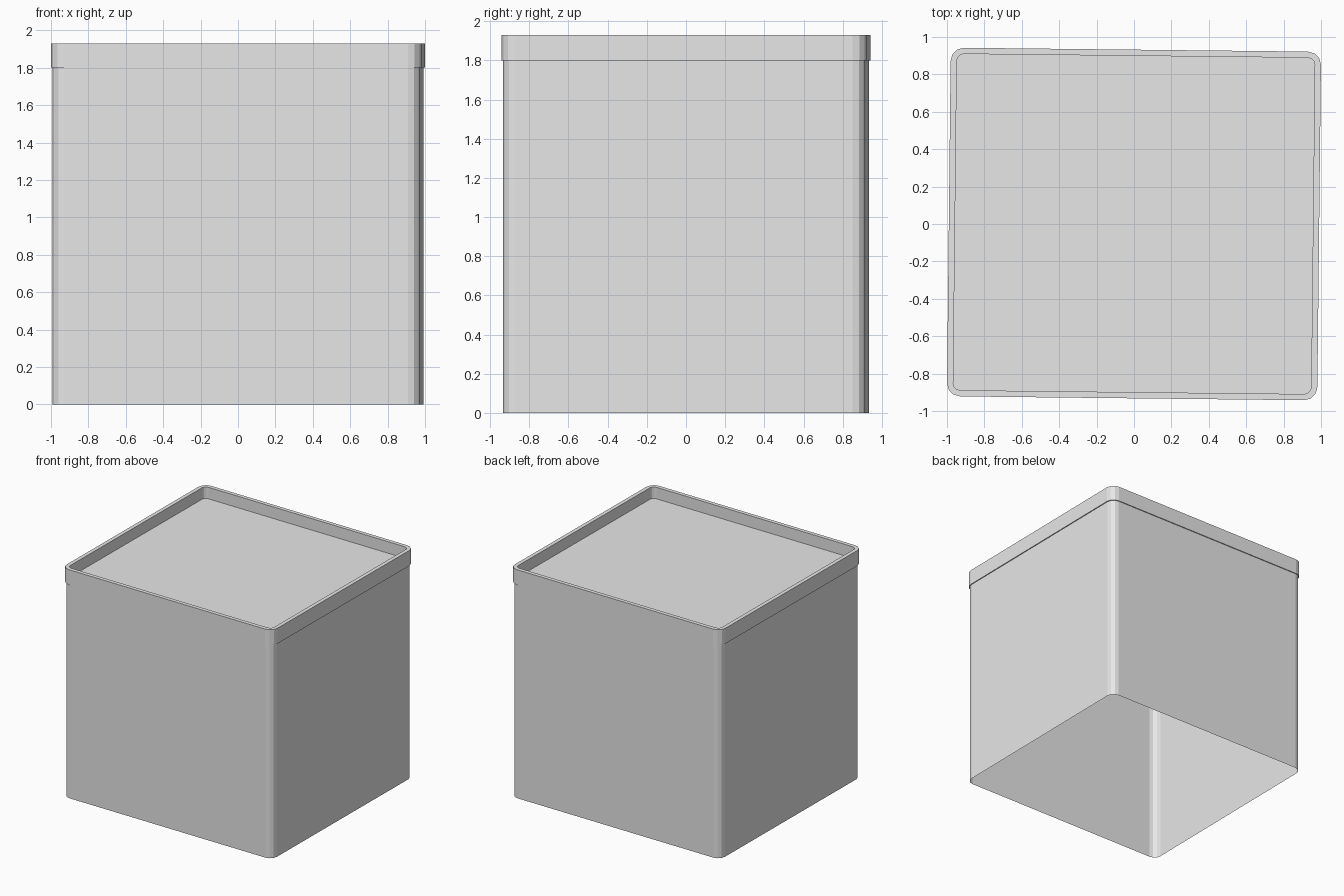
import bpy
import bmesh
from math import sin, cos, pi

cube = bpy.data.objects.get("Cube")
if cube:
    bpy.data.objects.remove(cube, do_unlink=True)

HALF_X, HALF_Y = 0.99, 0.932    # lid half sizes
RADIUS, SEGMENTS = 0.07, 3      # rounded corners
OVERHANG, WALL = 0.008, 0.033
SEAM, TOP = 1.8, 1.93
TWIST = -0.011                  # slight turn about z

grey = bpy.data.materials.new("light_grey")
grey.use_nodes = True
colour = (0.8, 0.8, 0.8, 1)
grey.diffuse_color = colour
grey.node_tree.nodes["Principled BSDF"].inputs["Base Color"].default_value = colour


def ring(bm, inset, z):
    """Loop of vertices around a rounded rectangle."""
    r = RADIUS - inset
    verts = []
    for i, (sx, sy) in enumerate([(1, 1), (-1, 1), (-1, -1), (1, -1)]):
        for s in range(SEGMENTS + 1):
            a = (i + s / SEGMENTS) * pi / 2
            verts.append(bm.verts.new((sx * (HALF_X - RADIUS) + r * cos(a),
                                       sy * (HALF_Y - RADIUS) + r * sin(a), z)))
    return verts


def shell(name, profile, cap_start=False, cap_end=False):
    """Skin a list of (inset, z) rings, with optional end caps."""
    bm = bmesh.new()
    rings = [ring(bm, inset, z) for inset, z in profile]
    for low, high in zip(rings, rings[1:]):
        n = len(low)
        for i in range(n):
            j = (i + 1) % n
            bm.faces.new((low[i], low[j], high[j], high[i]))
    if cap_start:
        bm.faces.new(rings[0][::-1])
    if cap_end:
        bm.faces.new(rings[-1])
    mesh = bpy.data.meshes.new(name)
    bm.to_mesh(mesh)
    bm.free()
    mesh.materials.append(grey)
    obj = bpy.data.objects.new(name, mesh)
    obj.rotation_euler.z = TWIST
    bpy.context.collection.objects.link(obj)
    return obj


# Thin-walled body, open underneath
shell("body", [(OVERHANG, 0), (OVERHANG, SEAM)])

# Shallow tray on top: outer wall, rim, inner wall and sunken floor
shell("tray_top", [(0, SEAM), (0, TOP), (WALL, TOP), (WALL, SEAM + WALL)],
      cap_start=True, cap_end=True)
